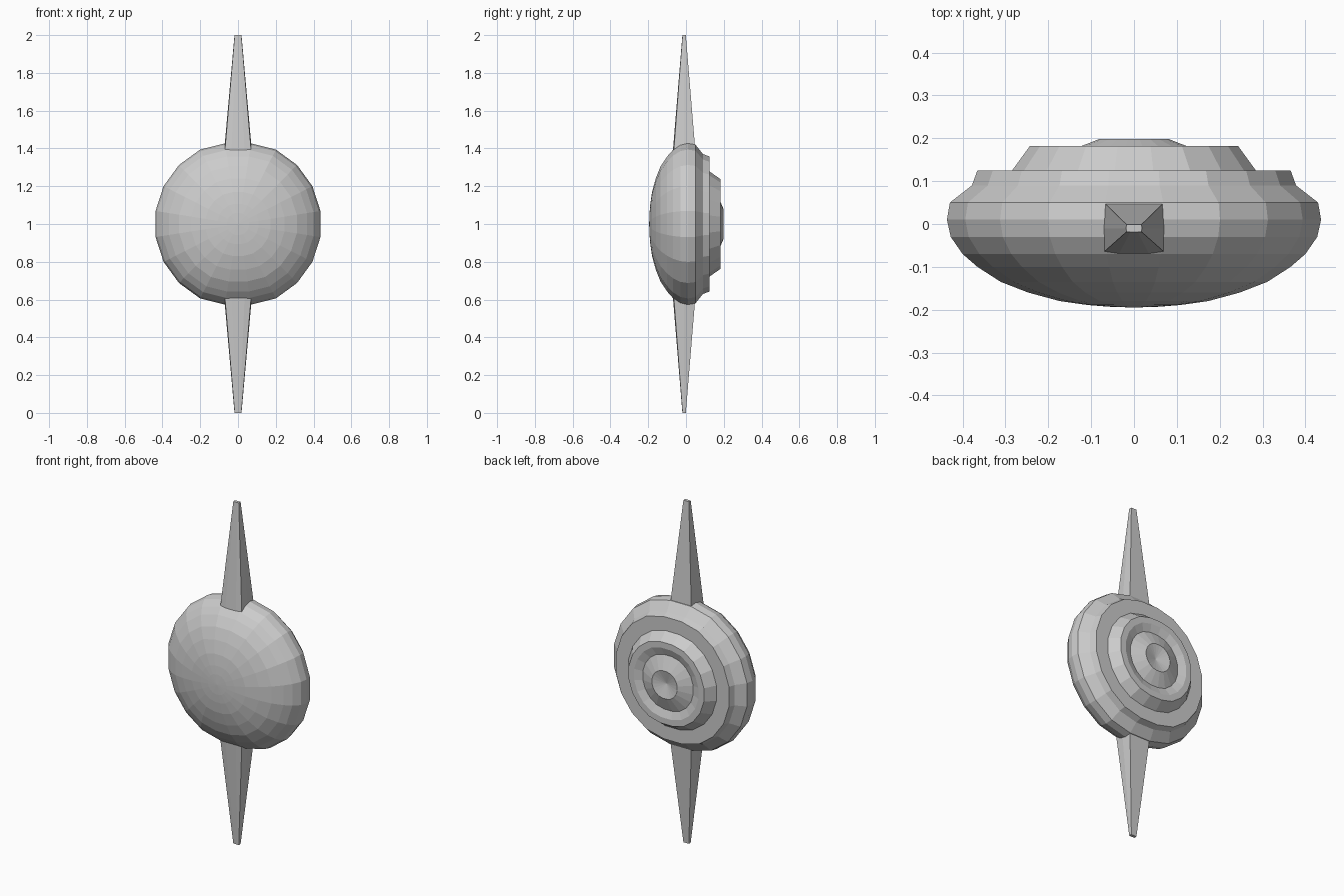
import bpy, bmesh, math

if "Cube" in bpy.data.objects:
    bpy.data.objects.remove(bpy.data.objects["Cube"])

SIDES = 20


def make_object(name, verts, faces):
    mesh = bpy.data.meshes.new(name)
    mesh.from_pydata(verts, [], faces)
    bm = bmesh.new()
    bm.from_mesh(mesh)
    bmesh.ops.recalc_face_normals(bm, faces=bm.faces)
    bm.to_mesh(mesh)
    bm.free()
    obj = bpy.data.objects.new(name, mesh)
    bpy.context.collection.objects.link(obj)
    return obj


# Domed body: profile (radius, y) spun around the y axis, stepped at the back
profile = [(0.06, -0.193), (0.11, -0.189), (0.175, -0.18), (0.25, -0.16), (0.315, -0.135),
           (0.37, -0.10), (0.405, -0.07), (0.433, -0.03), (0.442, 0.01), (0.435, 0.05),
           (0.383, 0.09), (0.37, 0.125), (0.288, 0.125), (0.246, 0.182), (0.21, 0.182),
           (0.165, 0.166), (0.083, 0.198)]
verts, faces = [], []
for r, y in profile:
    for i in range(SIDES):
        a = 2 * math.pi * (i + 0.5) / SIDES
        # the columns under the spikes are slightly flattened
        k = 0.978 if abs(math.cos(a)) < 0.2 else 1.0
        verts.append((r * math.cos(a), y, 1 + k * r * math.sin(a)))
for j in range(len(profile) - 1):
    for i in range(SIDES):
        n = (i + 1) % SIDES
        faces.append((j * SIDES + i, j * SIDES + n, (j + 1) * SIDES + n, (j + 1) * SIDES + i))
# front pole and back dimple
last = (len(profile) - 1) * SIDES
front, back = len(verts), len(verts) + 1
verts += [(0, -0.195, 1), (0, 0.178, 1)]
for i in range(SIDES):
    n = (i + 1) % SIDES
    faces += [(front, i, n), (back, last + i, last + n)]
make_object("domed_body", verts, faces)

# Tapered spikes, mirrored above and below the body
half = [(0.035, -0.07), (0.07, -0.065), (0.074, -0.01), (0.07, 0.05), (0.035, 0.05)]
section = half + [(-x, y) for x, y in reversed(half)]
count = len(section)
for name, s in (("top_spike", 1), ("bottom_spike", -1)):
    base = [(x, y, 1 + s * 0.38) for x, y in section]
    tip = [(x * 0.25, -0.01 + (y + 0.01) * 0.15, 1 + s) for x, y in section]
    sides = [(i, (i + 1) % count, count + (i + 1) % count, count + i) for i in range(count)]
    caps = [tuple(range(count)), tuple(range(count, 2 * count))]
    make_object(name, base + tip, sides + caps)
